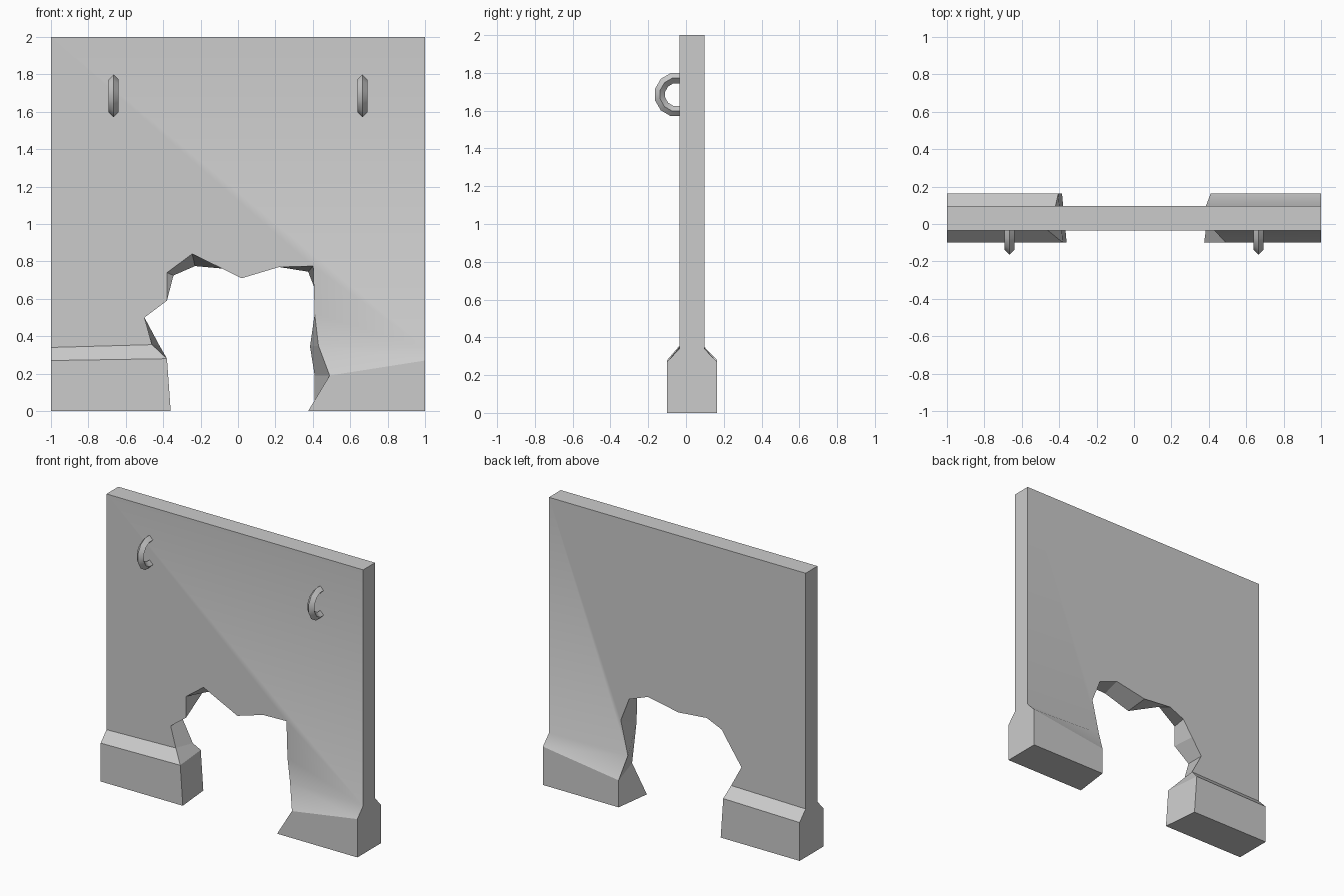
import bpy, bmesh, math
from mathutils import Vector

if "Cube" in bpy.data.objects:
    bpy.data.objects.remove(bpy.data.objects["Cube"])

def finish(bm, name, smooth_edge):
    bmesh.ops.recalc_face_normals(bm, faces=bm.faces)
    for f in bm.faces:
        f.smooth = True
    for e in bm.edges:
        e.smooth = smooth_edge(e)
    me = bpy.data.meshes.new(name)
    bm.to_mesh(me)
    bm.free()
    ob = bpy.data.objects.new(name, me)
    bpy.context.collection.objects.link(ob)
    return ob

# Ragged opening, from bottom left over the top to bottom right (x, z)
front_gap = [(-.36, 0), (-.38, .28), (-.46, .355), (-.5, .5), (-.38, .59),
             (-.38, .74), (-.245, .84), (.02, .71), (.22, .77), (.402, .775),
             (.41, .52), (.43, .35), (.49, .19), (.375, 0)]
back_gap = [(-.385, 0), (-.405, .28), (-.42, .35), (-.5, .5), (-.42, .615),
            (-.345, .725), (-.23, .775), (-.01, .755), (.23, .80), (.375, .745),
            (.44, .58), (.385, .345), (.41, .19), (.41, 0)]
# Outer edge of the slab, bottom right round to bottom left
outer = [(1, 0), (1, .27), (1, .34), (1, 2), (-1, 2), (-1, .34), (-1, .27), (-1, 0)]
thick = {0, 1, 12, 13, 14, 15, 20, 21}      # points lying on the thicker foot

# Broken wall with chamfered foot
bm = bmesh.new()
sides = []
for gap, wall_y, foot_y in ((front_gap, -.035, -.1), (back_gap, .097, .164)):
    v = [bm.verts.new((x, foot_y if i in thick else wall_y, z))
         for i, (x, z) in enumerate(gap + outer)]
    for face in ([21, 0, 1, 20], [20, 1, 2, 19],
                 [19] + list(range(2, 12)) + [16, 17, 18],
                 [11, 12, 15, 16], [12, 13, 14, 15]):
        bm.faces.new([v[i] for i in face])
    sides.append(v)
a, b = sides
n = len(a)
for i in range(n):
    j = (i + 1) % n
    bm.faces.new((a[i], a[j], b[j], b[i]))
blend = [{v[11], v[16]} for v in sides]     # right foot blends smoothly into wall
finish(bm, "broken_wall", lambda e: set(e.verts) in blend)

# Ring handles: diamond section swept round an arc that sinks into the wall
def ring(name, x):
    bm = bmesh.new()
    loops = []
    for k in range(8):
        t = math.radians(-105 + 30 * k)
        d = Vector((0, -math.cos(t), math.sin(t)))
        loops.append([bm.verts.new(Vector((x + o, -.05, 1.685)) + d * r)
                      for r, o in ((.118, 0), (.09, .027), (.062, 0), (.09, -.027))])
    for p, q in zip(loops, loops[1:]):
        for i in range(4):
            j = (i + 1) % 4
            bm.faces.new((p[i], p[j], q[j], q[i]))
    bm.faces.new(loops[0])
    bm.faces.new(loops[-1])
    finish(bm, name, lambda e: e.calc_face_angle(0) < math.radians(40))

ring("left_ring", -.665)
ring("right_ring", .665)
